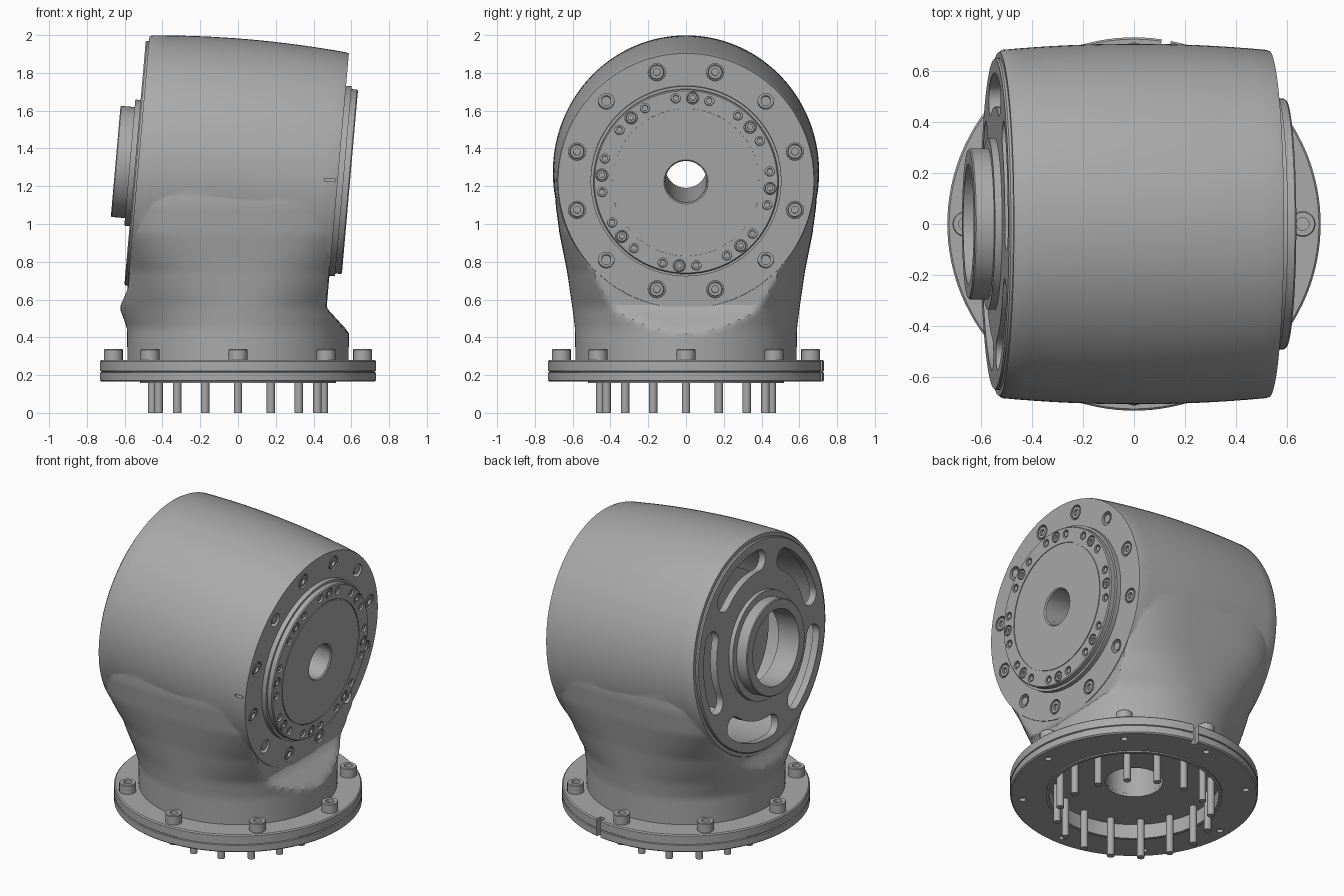
import bpy, bmesh, math
from math import sin, cos, pi, radians
from mathutils import Matrix

if "Cube" in bpy.data.objects:
    bpy.data.objects.remove(bpy.data.objects["Cube"])

grey = bpy.data.materials.new("machined_grey")
grey.use_nodes = True
grey.diffuse_color = (0.4, 0.4, 0.4, 1)
grey.node_tree.nodes["Principled BSDF"].inputs["Base Color"].default_value = (0.4, 0.4, 0.4, 1)

UP = Matrix.Identity(4)
# Tilted drum axis: local z runs along the drum towards +x
AXIS = Matrix.Translation((0, 0, 1.275)) @ Matrix.Rotation(radians(95), 4, 'Y')


def on_drum(r, deg, u=0.0):
    a = radians(deg)
    return AXIS @ Matrix.Translation((-r * sin(a), r * cos(a), u))


def on_base(r, deg, z=0.0):
    a = radians(deg)
    return Matrix.Translation((r * cos(a), r * sin(a), z))


def finish(name, bm):
    bmesh.ops.remove_doubles(bm, verts=bm.verts, dist=1e-5)
    bmesh.ops.recalc_face_normals(bm, faces=bm.faces)
    mesh = bpy.data.meshes.new(name)
    bm.to_mesh(mesh)
    bm.free()
    obj = bpy.data.objects.new(name, mesh)
    bpy.context.collection.objects.link(obj)
    mesh.materials.append(grey)
    return obj


def activate(obj):
    bpy.ops.object.select_all(action='DESELECT')
    obj.select_set(True)
    bpy.context.view_layer.objects.active = obj


def smooth(obj):
    activate(obj)
    bpy.ops.object.shade_smooth_by_angle(angle=radians(30))


def lathe(name, profile, frames, n=96):
    """Closed (radius, height) profile turned around each frame's z axis."""
    bm = bmesh.new()
    for m in frames:
        rings = [[bm.verts.new(m @ Matrix.Rotation(2 * pi * i / n, 4, 'Z') @ Matrix.Translation((r, 0, h)).translation)
                  for i in range(n)] for r, h in profile]
        for k, (r, h) in enumerate(profile):
            j = (k + 1) % len(profile)
            if r == 0 and profile[j][0] == 0:
                continue
            for i in range(n):
                i2 = (i + 1) % n
                bm.faces.new((rings[k][i], rings[k][i2], rings[j][i2], rings[j][i]))
    return finish(name, bm)


def rod(name, r, h0, h1, frames, n=24):
    return lathe(name, [(0, h0), (r, h0), (r, h1), (0, h1)], frames, n)


def socket_screws(name, r, h, frames):
    s, d = r * 0.5, h * 0.55
    return lathe(name, [(0, 0), (r, 0), (r, h * 0.92), (r * 0.92, h), (s, h), (s, h - d), (0, h - d)], frames, 24)


def prism(name, outline, h0, h1, frames):
    bm = bmesh.new()
    for m in frames:
        lo, hi = [[bm.verts.new(m @ Matrix.Translation((x, y, h)).translation) for x, y in outline]
                  for h in (h0, h1)]
        bm.faces.new(lo)
        bm.faces.new(hi)
        for i in range(len(outline)):
            j = (i + 1) % len(outline)
            bm.faces.new((lo[i], lo[j], hi[j], hi[i]))
    return finish(name, bm)


def combine(target, other, operation='DIFFERENCE'):
    activate(target)
    mod = target.modifiers.new("cut", 'BOOLEAN')
    mod.operation, mod.solver, mod.object = operation, 'EXACT', other
    bpy.ops.object.modifier_apply(modifier=mod.name)
    bpy.data.objects.remove(other)


def lerp_table(table, z):
    for a, b in zip(table, table[1:]):
        if z <= b[0]:
            t = max(0, (z - a[0]) / (b[0] - a[0]))
            return [p + (q - p) * t for p, q in zip(a, b)][1:]
    return table[-1][1:]


# Drum housing, slightly barrelled
barrel = [(0.68 + 0.025 * (1 - (u / 0.53) ** 2), u) for u in [-0.515 + 1.03 * i / 16 for i in range(17)]]
housing = lathe("housing", [(0, -0.53), (0.672, -0.53)] + barrel + [(0.677, 0.53), (0, 0.53)], [AXIS], 128)

# Neck: round at the flange, squarer where it meets the drum, trimmed by the drum's end planes
NECK = [(0.27, 0.585, 0.585, 2), (0.45, 0.588, 0.588, 2), (0.56, 0.602, 0.628, 2.05), (0.75, 0.63, 0.63, 2.7),
        (0.95, 0.67, 0.67, 3.8), (1.1, 0.69, 0.69, 4), (1.22, 0.69, 0.69, 4)]
tilt = math.tan(radians(5))


def x_limits(z):
    right, left = 0.524 - (1.229 - z) * tilt, -0.524 - (1.321 - z) * tilt
    if z < 0.56:
        right = min(0.6, right + (0.56 - z))
    if z < 0.66:
        left = max(-0.64, left - (0.66 - z) * 0.35)
    return left, right


bm = bmesh.new()
count, rows = 128, []
for k in range(39):
    z = 0.27 + 0.025 * k
    w, w_left, n = lerp_table(NECK, z)
    left, right = x_limits(z)
    row = []
    for i in range(count):
        c, s = cos(2 * pi * i / count), sin(2 * pi * i / count)
        x = math.copysign(abs(c) ** (2 / n), c) * (w if c > 0 else w_left)
        y = math.copysign(abs(s) ** (2 / n), s) * w
        row.append(bm.verts.new((min(max(x, left), right), y, z)))
    rows.append(row)
bm.faces.new(rows[0])
bm.faces.new(rows[-1])
for a, b in zip(rows, rows[1:]):
    for i in range(count):
        j = (i + 1) % count
        bm.faces.new((a[i], a[j], b[j], b[i]))
combine(housing, finish("neck", bm), 'UNION')

# Hollow interior, axial hole, cable hole, screw pockets and seam slits
combine(housing, rod("bore", 0.6, -0.7, 0.1, [AXIS], 96))
combine(housing, rod("axial_hole", 0.11, 0, 0.7, [AXIS], 48))
combine(housing, rod("cable_hole", 0.17, 0.2, 0.85, [UP], 48))
screw_angles = [15 + 30 * i for i in range(12) if i % 3 != 1]
pin_angles = [45 + 90 * i for i in range(4)]
combine(housing, rod("screw_pockets", 0.046, 0.5, 0.6, [on_drum(0.597, a) for a in screw_angles]))
combine(housing, rod("pin_pockets", 0.042, 0.46, 0.6, [on_drum(0.597, a) for a in pin_angles]))
slit = [(-0.007, -0.03), (0.007, -0.03), (0.007, 0.03), (-0.007, 0.03)]
combine(housing, prism("slits", slit, 0.46, 0.515, [on_drum(0.69, 0), on_drum(0.69, 180)]))
smooth(housing)

smooth(socket_screws("housing_screws", 0.038, 0.03, [on_drum(0.597, a, 0.499) for a in screw_angles]))
smooth(rod("housing_pins", 0.026, 0.45, 0.525, [on_drum(0.597, a) for a in pin_angles]))

# Drive core inside the drum
smooth(lathe("drive_core", [(0.11, -0.3), (0.42, -0.3), (0.42, 0.12), (0.11, 0.12)], [AXIS]))

# Output disc on the right end
disc = lathe("output_disc", [(0.11, 0.5), (0.11, 0.588), (0.117, 0.595), (0.388, 0.595), (0.388, 0.59),
                             (0.394, 0.59), (0.394, 0.595), (0.484, 0.595), (0.49, 0.589), (0.49, 0.56),
                             (0.505, 0.56), (0.505, 0.5)], [AXIS], 128)
mid = [-4.5 + 45 * i for i in range(8)]
side = [a + d for a in mid for d in (-11.5, 11.5)]
combine(disc, rod("disc_screw_pockets", 0.033, 0.57, 0.7, [on_drum(0.447, a) for a in mid]))
combine(disc, rod("disc_holes", 0.025, 0.555, 0.7, [on_drum(0.447, a) for a in side]))
smooth(disc)
smooth(socket_screws("disc_screws", 0.027, 0.025, [on_drum(0.447, a, 0.569) for a in mid]))
smooth(rod("disc_pins", 0.015, 0.55, 0.59, [on_drum(0.447, a) for a in side], 16))

# Slotted cover with a tubular hub on the left end
cover = lathe("slotted_cover", [(0.235, -0.65), (0.29, -0.65), (0.295, -0.645), (0.295, -0.575), (0.335, -0.575),
                                (0.335, -0.547), (0.645, -0.547), (0.65, -0.54), (0.65, -0.5), (0.235, -0.5)],
              [AXIS], 128)
R, W, SPAN = 0.525, 0.066, radians(22)
arc = [SPAN * (i / 8 - 1) for i in range(17)]
slot = [((R + W) * cos(a), (R + W) * sin(a)) for a in arc]
slot += [((R + W * cos(t)) * cos(SPAN) - W * sin(t) * sin(SPAN),
          (R + W * cos(t)) * sin(SPAN) + W * sin(t) * cos(SPAN)) for t in [pi * i / 10 for i in range(1, 10)]]
slot += [((R - W) * cos(a), (R - W) * sin(a)) for a in reversed(arc)]
slot += [((R + W * cos(t)) * cos(SPAN) - W * sin(t) * sin(SPAN),
          -(R + W * cos(t)) * sin(SPAN) - W * sin(t) * cos(SPAN))
         for t in [pi * i / 10 for i in range(9, 0, -1)]]
combine(cover, prism("slots", slot, -0.7, -0.4,
                     [AXIS @ Matrix.Rotation(radians(90 + 72 * i), 4, 'Z') for i in range(5)]))
smooth(cover)

# Two-layer base flange with a recessed underside and an edge notch
flange = lathe("base_flange", [(0.17, 0.25), (0.5, 0.25), (0.5, 0.157), (0.52, 0.157), (0.52, 0.165), (0.722, 0.165),
                               (0.73, 0.172), (0.73, 0.213), (0.723, 0.216), (0.723, 0.219), (0.73, 0.222),
                               (0.73, 0.273), (0.723, 0.28), (0.17, 0.28)], [UP], 128)
notch = [(-0.04, -0.018), (0.06, -0.018), (0.06, 0.018), (-0.04, 0.018)]
combine(flange, prism("notch", notch, 0.1, 0.4, [on_base(0.73, 80) @ Matrix.Rotation(radians(80), 4, 'Z')]))
combine(flange, rod("underside_holes", 0.02, 0.1, 0.185, [on_base(0.66, 45 * i) for i in range(8)], 16))
smooth(flange)
smooth(socket_screws("flange_bolts", 0.05, 0.06, [on_base(0.66, 45 * i, 0.279) for i in range(8)]))
smooth(rod("base_studs", 0.022, 0, 0.26, [on_base(0.455, 22.5 * i) for i in range(16)]))
